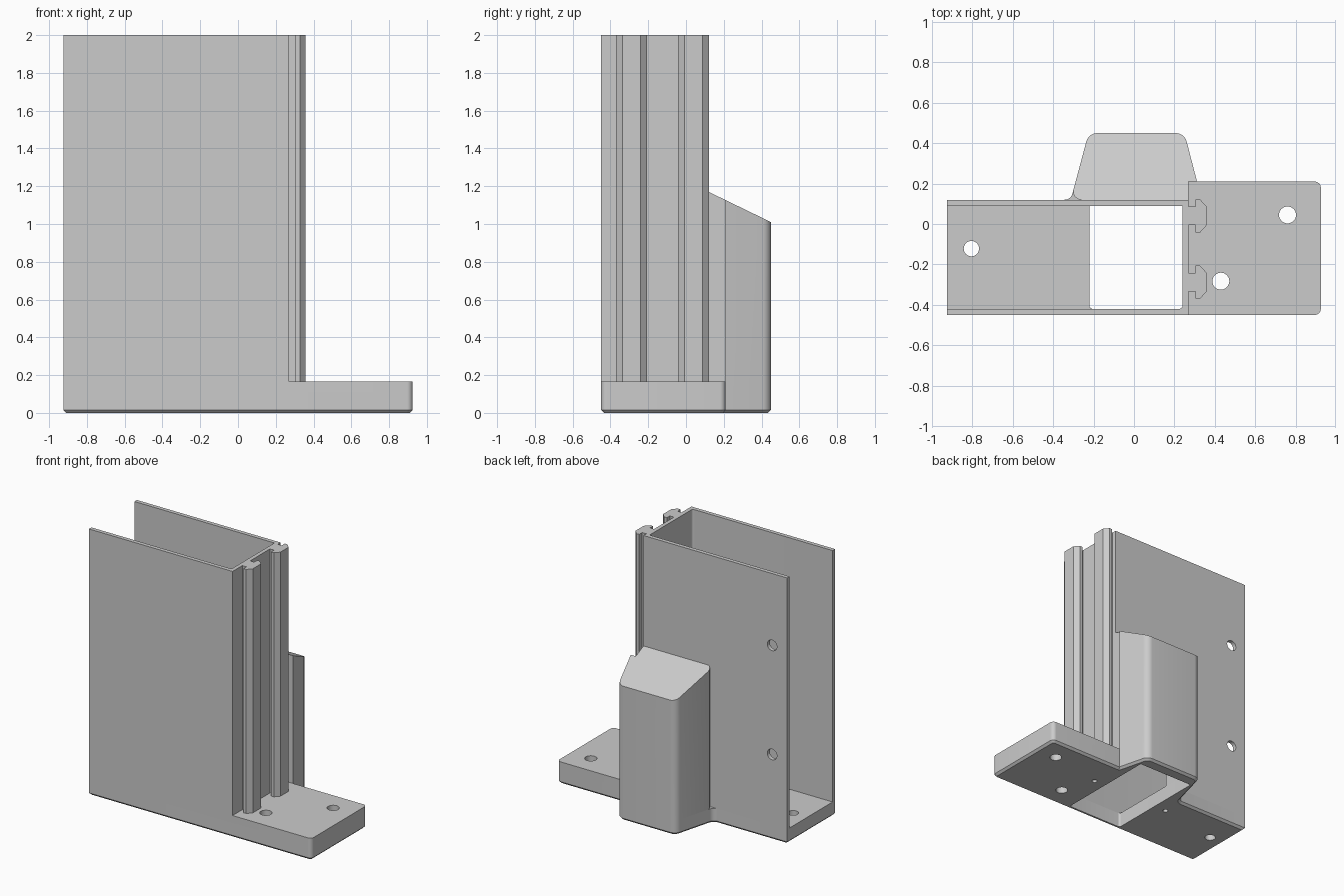
import bpy
import bmesh
import math
from mathutils import Vector

cube = bpy.data.objects.get("Cube")
if cube:
    bpy.data.objects.remove(cube, do_unlink=True)

grey = bpy.data.materials.new("matte_grey")
grey.use_nodes = True
colour = (0.6, 0.6, 0.6, 1)
grey.diffuse_color = colour
grey.node_tree.nodes["Principled BSDF"].inputs["Base Color"].default_value = colour

cutters = []
parts = []


def outline(points, steps=6):
    """Turn (x, y) or (x, y, radius) corners into a rounded outline."""
    result = []
    for i, p in enumerate(points):
        corner = Vector(p[:2])
        if len(p) == 2:
            result.append(corner)
            continue
        a = (Vector(points[i - 1][:2]) - corner).normalized()
        b = (Vector(points[(i + 1) % len(points)][:2]) - corner).normalized()
        half = a.angle(b) / 2
        reach = p[2] / math.tan(half)
        centre = corner + (a + b).normalized() * p[2] / math.sin(half)
        start = corner + a * reach - centre
        end = corner + b * reach - centre
        for s in range(steps + 1):
            t = s / steps
            arm = (start * (1 - t) + end * t).normalized() * p[2]
            result.append(centre + arm)
    return result


def prism(name, points, low, high, chamfer=0, top=None, cutter=False):
    """Extrude an outline upward, with optional foot chamfer and sloped top."""
    bm = bmesh.new()
    face = bm.faces.new([bm.verts.new((p[0], p[1], low)) for p in outline(points)])
    ext = bmesh.ops.extrude_face_region(bm, geom=[face])
    for v in ext["geom"]:
        if isinstance(v, bmesh.types.BMVert):
            v.co.z = top(v.co.y) if top else high
    if chamfer:
        foot = [e for e in bm.edges if all(v.co.z < low + 1e-5 for v in e.verts)]
        bmesh.ops.bevel(bm, geom=foot, offset=chamfer, segments=1, affect="EDGES")
    bmesh.ops.recalc_face_normals(bm, faces=bm.faces[:])
    mesh = bpy.data.meshes.new(name)
    bm.to_mesh(mesh)
    bm.free()
    obj = bpy.data.objects.new(name, mesh)
    bpy.context.collection.objects.link(obj)
    mesh.materials.append(grey)
    obj.hide_render = cutter
    (cutters if cutter else parts).append(obj)
    return obj


def drill(name, centre, radius, depth, axis="Z"):
    """Cylindrical cutter."""
    rotation = (math.pi / 2, 0, 0) if axis == "Y" else (0, 0, 0)
    bpy.ops.mesh.primitive_cylinder_add(vertices=32, radius=radius, depth=depth,
                                        location=centre, rotation=rotation)
    obj = bpy.context.object
    obj.name = name
    obj.data.materials.append(grey)
    obj.hide_render = True
    cutters.append(obj)
    return obj


def cut(target, tools):
    bpy.context.view_layer.objects.active = target
    for tool in tools:
        mod = target.modifiers.new("cut", "BOOLEAN")
        mod.operation = "DIFFERENCE"
        mod.solver = "EXACT"
        mod.object = tool
        bpy.ops.object.modifier_apply(modifier=mod.name)


END, FRONT, BACK = 0.925, -0.45, 0.12
WALL, SIDE, FLANGE_BACK = 0.03, 0.27, 0.21
FLOOR, FLANGE = 0.11, 0.165

# Rear housing footprint, shared by the base and the housing
housing_edge = [(0.312, FLANGE_BACK), (0.25, 0.45, 0.055),
                (-0.225, 0.45, 0.055), (-0.313, BACK, 0.04)]

# Base slab with chamfered foot
base = prism("base_slab", [(-END, FRONT), (END, FRONT, 0.03),
                           (END, FLANGE_BACK, 0.03)] + housing_edge + [(-END, BACK)],
             0, FLOOR, chamfer=0.016)

# Raised mounting flange
flange = prism("mounting_flange", [(SIDE, FRONT), (END, FRONT, 0.03),
                                   (END, FLANGE_BACK, 0.03), (SIDE, FLANGE_BACK)],
               FLOOR, FLANGE)

# Tall walls, open on one end
inner = SIDE - WALL
walls = prism("channel_walls", [(-END, FRONT), (SIDE, FRONT), (SIDE, BACK), (-END, BACK),
                                (-END, BACK - WALL), (inner, BACK - WALL),
                                (inner, FRONT + WALL, 0.015), (-END, FRONT + WALL)],
              FLOOR, 2)

# Rear housing with sloped roof
housing = prism("rear_housing", [(SIDE, BACK), (SIDE, FLANGE_BACK)] + housing_edge,
                FLOOR, 0, top=lambda y: 1.17 - 0.485 * (y - BACK))

# Pair of T-shaped rails on the end wall
half_rail = [(SIDE, 0.046), (0.304, 0.046), (0.304, 0.082), (0.327, 0.082), (0.358, 0.048)]
for name, y in (("front_rail", -0.288), ("back_rail", 0.04)):
    prism(name, [(x, y - w) for x, w in half_rail] +
          [(x, y + w) for x, w in reversed(half_rail)], FLANGE, 2)

# Floor opening and hollow housing
opening = prism("opening_cutter", [(-0.22, FRONT + WALL, 0.015), (0.24, FRONT + WALL, 0.015),
                                   (0.24, 0.36), (-0.22, 0.36)], -0.1, 0.3, cutter=True)
duct = prism("duct_cutter", [(-0.22, 0.06), (0.238, 0.06), (0.238, 0.36), (-0.22, 0.36)],
             0.05, 0, top=lambda y: 1.08 - 0.485 * (y - BACK), cutter=True)

# Screw holes
screws = [drill("screw_cutter", (x, y, 0), r, 1)
          for x, y, r in ((0.76, 0.045, 0.042), (0.43, -0.283, 0.042), (-0.805, -0.122, 0.038))]
pilots = [drill("pilot_cutter", (x, -0.035, 0), 0.018, 0.16) for x in (0.335, -0.32)]
wall_holes = [drill("wall_hole_cutter", (-0.8, BACK, z), 0.04, 0.2, "Y") for z in (0.64, 1.46)]

cut(base, [opening] + screws + pilots)
cut(flange, screws[:2])
cut(walls, [duct] + wall_holes)
cut(housing, [duct])

for tool in cutters:
    bpy.data.objects.remove(tool, do_unlink=True)

# Smooth the rounded corners, keep hard edges
bpy.ops.object.select_all(action="DESELECT")
for part in parts:
    part.select_set(True)
bpy.context.view_layer.objects.active = base
bpy.ops.object.shade_smooth_by_angle(angle=math.radians(25))
